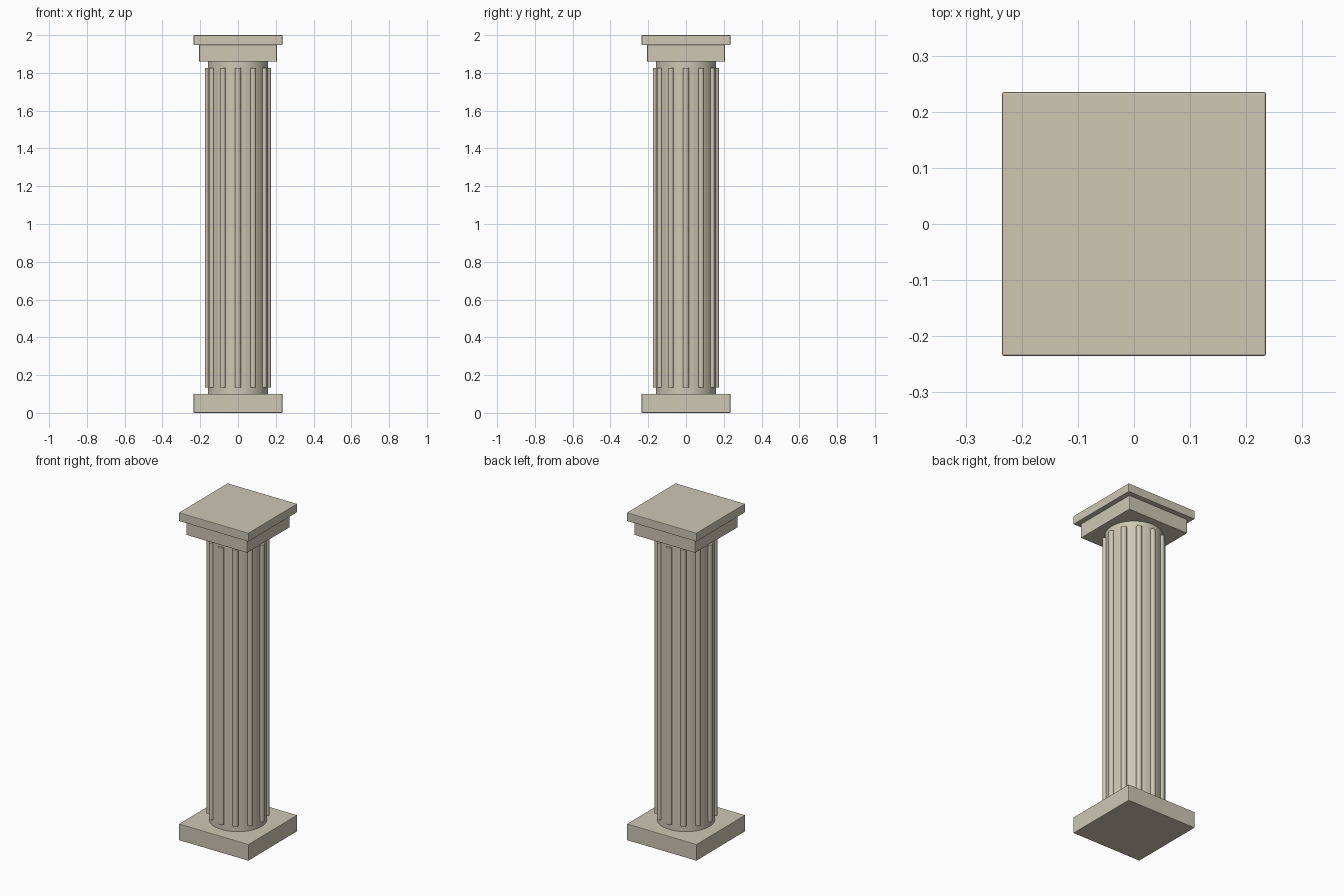
import bpy
from math import cos, sin, pi, radians

cube = bpy.data.objects.get("Cube")
if cube:
    bpy.data.objects.remove(cube, do_unlink=True)

stone = bpy.data.materials.new("warm_stone")
stone.use_nodes = True
colour = (0.62, 0.57, 0.46, 1)
stone.diffuse_color = colour
stone.node_tree.nodes["Principled BSDF"].inputs["Base Color"].default_value = colour


def slab(name, half, low, high):
    """Square block with softly worn edges."""
    bpy.ops.mesh.primitive_cube_add(size=1, location=(0, 0, (low + high) / 2))
    obj = bpy.context.object
    obj.name = name
    obj.scale = (2 * half, 2 * half, high - low)
    bpy.ops.object.transform_apply(location=False, rotation=False, scale=True)
    obj.data.materials.append(stone)
    bevel = obj.modifiers.new("worn_edges", "BEVEL")
    bevel.width = 0.003
    bevel.segments = 2


def drum(name, radius, low, high, sides, x=0, y=0):
    """Upright smooth cylinder."""
    bpy.ops.mesh.primitive_cylinder_add(
        vertices=sides, radius=radius, depth=high - low,
        location=(x, y, (low + high) / 2))
    obj = bpy.context.object
    obj.name = name
    obj.data.materials.append(stone)
    bpy.ops.object.shade_smooth_by_angle(angle=radians(40))


# Base and capital
slab("base_plinth", 0.235, 0, 0.1)
slab("capital_block", 0.206, 1.86, 1.948)
slab("top_slab", 0.235, 1.948, 2)

# Shaft with a ring of slim round ribs
drum("shaft", 0.16, 0.1, 1.86, 48)
RIBS = 12
for i in range(RIBS):
    a = 2 * pi * i / RIBS
    drum(f"shaft_rib_{i + 1}", 0.016, 0.135, 1.825, 12,
         0.16 * cos(a), 0.16 * sin(a))
